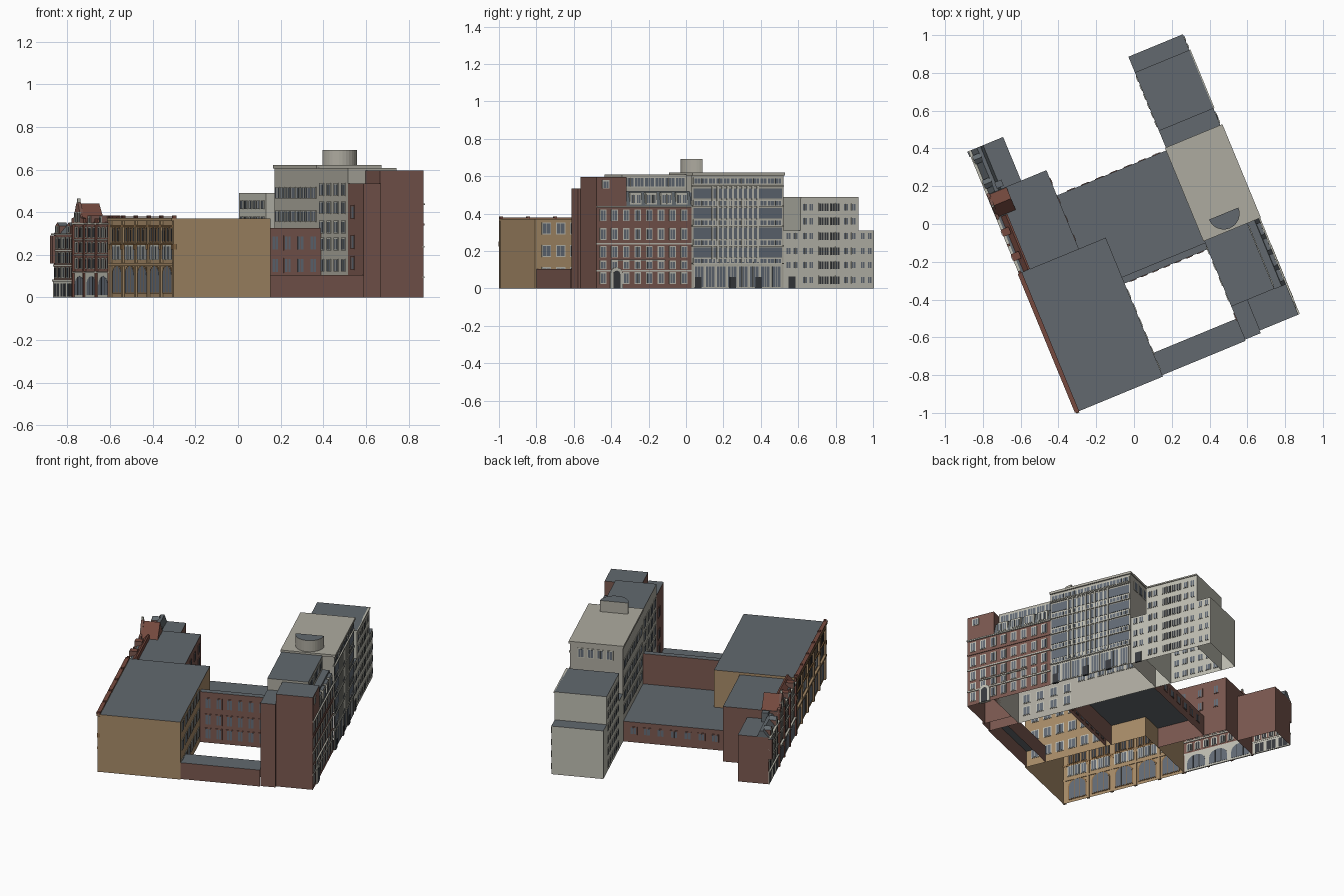
import bpy, bmesh, math
from mathutils import Matrix, Vector

if "Cube" in bpy.data.objects:
    bpy.data.objects.remove(bpy.data.objects["Cube"])

ROT = Matrix.Rotation(math.radians(22.4), 4, 'Z')   # the whole block is turned on the grid
RGB = {'slate': (98, 105, 110), 'brick': (122, 88, 79), 'tan': (167, 139, 104), 'concrete': (174, 171, 160),
       'pale': (190, 189, 177), 'glass': (99, 107, 117), 'red_tile': (118, 74, 63), 'dark': (55, 58, 62),
       'sandstone': (140, 108, 72)}
MATS = {}
for n, c in RGB.items():
    m = bpy.data.materials.new(n)
    m.diffuse_color = [(k / 255 / 12.92 if k < 11 else ((k / 255 + .055) / 1.055) ** 2.4) for k in c] + [1]
    m.use_nodes = True
    m.node_tree.nodes["Principled BSDF"].inputs["Base Color"].default_value = m.diffuse_color
    MATS[n] = m
DIRS = {'e': (1, 0, 0), 'w': (-1, 0, 0), 'n': (0, 1, 0), 's': (0, -1, 0), 'b': (0, 0, -1)}


class Part:
    """One object: prisms in street-aligned coordinates (u along the short side, v along the street)."""
    def __init__(self, name):
        self.name, self.bm, self.slots = name, bmesh.new(), []

    def slot(self, n):
        if n not in self.slots:
            self.slots.append(n)
        return self.slots.index(n)

    def prism(self, axis, d0, d1, pts, mat, top=None, skip=''):
        put = {'u': lambda d, a, b: (d, a, b), 'v': lambda d, a, b: (a, d, b), 'z': lambda d, a, b: (a, b, d)}[axis]
        r0, r1 = [[self.bm.verts.new(put(d, a, b)) for a, b in pts] for d in (d0, d1)]
        k = len(pts)
        fs = [self.bm.faces.new(r0), self.bm.faces.new(r1)]
        fs += [self.bm.faces.new((r0[i], r0[(i + 1) % k], r1[(i + 1) % k], r1[i])) for i in range(k)]
        bmesh.ops.recalc_face_normals(self.bm, faces=fs)
        gone = []
        for f in fs:
            f.normal_update()
            name = mat(f.calc_center_median(), f.normal) if callable(mat) else mat
            f.material_index = self.slot(top if top and f.normal.z > .3 else name)
            if any(f.normal.dot(Vector(DIRS[s])) > .99 for s in skip):
                gone.append(f)
        bmesh.ops.delete(self.bm, geom=gone, context='FACES')

    def box(self, u0, u1, v0, v1, z0, z1, mat, top=None, skip=''):
        self.prism('z', z0, z1, [(u0, v0), (u1, v0), (u1, v1), (u0, v1)], mat, top, skip)

    def plate(self, axis, pos, a0, a1, z0, z1, d, mat, arch=0):
        pts = [(a0, z0), (a1, z0)]
        c, r = (a0 + a1) / 2, (a1 - a0) / 2
        if arch:
            pts += [(c + r * math.cos(t * math.pi / 8), z1 - arch + arch * math.sin(t * math.pi / 8)) for t in range(9)]
        else:
            pts += [(a1, z1), (a0, z1)]
        self.prism(axis, pos - d, pos + d, pts, mat)

    def windows(self, axis, pos, cols, rows, w, h, frame='pale', glass='glass', arch=0, edge=.006, bars=1):
        for c in cols:
            for z in rows:
                a0, a1, z0, z1 = c - w / 2, c + w / 2, z - h / 2, z + h / 2
                self.plate(axis, pos, a0 - edge, a1 + edge, z0 - edge * .7, z1 + edge, .003, frame, arch)
                self.plate(axis, pos, a0, a1, z0, z1, .0042, glass, arch)
                for i in range(bars):
                    x = a0 + w * (i + 1) / (bars + 1)
                    self.plate(axis, pos, x - .0015, x + .0015, z0, z1, .005, frame)

    def done(self):
        self.bm.transform(ROT)
        me = bpy.data.meshes.new(self.name)
        self.bm.to_mesh(me)
        self.bm.free()
        for s in self.slots:
            me.materials.append(MATS[s])
        bpy.context.collection.objects.link(bpy.data.objects.new(self.name, me))


def spread(a, b, n):
    return [a + (b - a) * (i + .5) / n for i in range(n)]


def block(name, *dims, mat, top='slate', skip=''):
    p = Part(name)
    p.box(*dims[:4], 0, dims[4], mat, top, skip + 'b')
    p.done()


# main volumes, open underneath
W, E = -.65, .622
block('tan_hall', W, -.166, -.805, -.01, .37, mat='tan')
block('brick_shop', W, -.32, -.01, .44, .355, mat='brick', skip='s')
block('corner_shop', W, -.465, .44, .69, .30, mat='brick', skip='s')
block('middle_hall_back', -.32, .31, -.01, .295, .13, mat='brick', skip='swe')
block('middle_hall_front', -.166, .31, -.235, -.01, .13, mat='brick', skip='nswe')
block('courtyard_wing', -.166, .31, -.272, -.235, .325, mat='brick', skip='we')
block('low_link', -.166, .31, -.797, -.67, .105, mat='brick', skip='we')
block('stair_tower', .31, .40, -.79, -.60, .535, mat='brick', skip='n')
block('corner_tower', .40, E, -.775, -.60, .595, mat='brick')
block('north_connector', .31, E, .305, .405, .31, mat='pale', skip='ns')
block('north_tall_block', .31, E, .405, .74, .49, mat='pale')
block('north_end_block', .31, E, .74, .83, .31, mat='pale', skip='s')
block('modern_office', .31, E + .004, -.225, .305, .605, mat='concrete', skip='s')

# brick row: mansard to the street, grey penthouse and grey courtyard side
row = Part('brick_row')
row.prism('v', -.60, -.225, [(.31, 0), (E, 0), (E, .44), (.597, .52), (.556, .52), (.556, .608), (.31, .608)],
          lambda c, n: 'slate' if n.z > .2 else 'brick' if c.x > .6 else 'concrete', skip='nb')
for v in spread(-.59, -.235, 4):
    row.box(.575, E - .003, v - .033, v + .033, .445, .512, 'pale', 'slate')
    row.windows('u', E - .003, [v - .015, v + .015], [.478], .02, .045, edge=.004)
row.windows('u', .556, spread(-.59, -.235, 6), [.567], .05, .045, bars=2)
row.done()

# office roof with half-round plant room
roof = Part('office_roof')
roof.box(.305, E + .012, -.225, .31, .605, .62, 'concrete')
roof.done()
drum = Part('half_round_plant_room')
drum.prism('z', .62, .692, [(.46 + .084 * math.cos(t * math.pi / 16), -.13 - .084 * math.sin(t * math.pi / 16))
                            for t in range(17)], 'concrete', 'slate')
drum.done()

# brick street front, east
f = Part('brick_east_front')
f.windows('u', E, spread(-.77, -.235, 8), [.055, .195, .29, .39], .026, .052)
f.windows('u', E, spread(-.77, -.235, 8), [.125], .026, .035)
for z, d in ((.437, .008), (.238, .005), (.095, .005), (.342, .004)):
    f.plate('u', E, -.775, -.225, z - .004, z + .004, d, 'pale' if z != .342 else 'brick')
f.plate('u', E, -.69, -.38, .148, .156, .009, 'pale')
f.plate('u', E, -.695, -.625, 0, .112, .008, 'pale', .03)
f.plate('u', E, -.68, -.64, 0, .095, .0095, 'dark', .02)
f.windows('u', E, [-.72], [.555], .03, .035)
f.done()

# modern street front: spandrel bands, window rows and fins
f = Part('office_east_front')
O = E + .004
for z0, z1 in ((.165, .22), (.265, .325), (.375, .43), (.48, .535)):
    f.plate('u', O, -.215, .295, z0, z1, .003, 'glass')
for z in (.145, .243, .35, .455, .575):
    f.windows('u', O, spread(-.215, .295, 12), [z], .034, .026, bars=1)
for v in spread(-.12, .17, 10):
    f.plate('u', O, v - .005, v + .005, .14, .545, .007, 'pale')
for z in (.133, .228, .335, .44, .548):
    f.plate('u', O, -.225, .305, z - .003, z + .003, .008, 'pale')
f.windows('u', O, spread(-.215, .295, 8), [.062], .048, .108, bars=2)
for v in (-.19, .01, .16):
    f.plate('u', O, v - .018, v + .018, 0, .06, .0075, 'dark')
f.done()

# north block windows
f = Part('north_block_windows')
rows = [.045, .125, .2, .28, .36, .435]
f.windows('u', E, [.43, .467, .667, .712], rows, .021, .034, edge=.003)
f.windows('u', E, [.525, .555, .59, .62], rows, .022, .04, glass='dark', edge=.003)
f.windows('u', E, [.765, .805], rows[:4], .02, .034, edge=.003)
f.windows('u', E, [.335, .375], rows[1:4], .021, .034, edge=.003)
f.plate('u', E, .335, .375, 0, .065, .005, 'dark')
f.windows('u', .31, spread(.42, .73, 6), rows, .028, .034, edge=.003)
f.plate('u', E, .405, .74, .482, .49, .006, 'pale')
f.done()

# courtyard windows
f = Part('courtyard_windows')
f.windows('u', .31, spread(-.215, .295, 8), [.2, .29, .38, .49], .045, .045, bars=2)
f.windows('u', .31, spread(-.59, -.235, 4), [.07, .15, .25, .33, .42, .505], .04, .05, bars=1)
f.windows('u', .31, [-.66], [.16, .26, .40], .035, .055, 'brick')
f.windows('v', .305, spread(.36, .59, 4), [.55], .03, .05)
f.windows('v', -.272, spread(-.15, .30, 7), [.06, .15, .255], .028, .06, 'brick')
f.windows('v', .295, spread(-.28, .29, 7), [.075], .035, .04, 'brick')
f.windows('u', -.166, spread(-.78, -.29, 6), [.08, .2, .32], .042, .055, 'pale', bars=1)
f.windows('u', -.32, spread(0, .43, 4), [.2, .29], .025, .045, 'brick')
f.done()

# tan hall street front, west
f = Part('tan_west_front')
for v in spread(-.79, -.02, 5):
    f.windows('u', W, [v], [.085], .108, .125, 'sandstone', arch=.045, bars=2)
    f.windows('u', W, [v - .044, v, v + .044], [.21], .028, .06, 'pale')
    f.windows('u', W, [v - .044, v, v + .044], [.295], .028, .066, 'sandstone', 'dark', arch=.014)
for v in [-.80 + .1565 * i for i in range(6)]:
    f.box(W - .011, W + .003, v - .009, v + .009, 0, .36, 'tan')
    f.box(W - .014, W + .003, v - .012, v + .012, .225, .25, 'sandstone')
    f.box(W - .012, W + .004, v - .008, v + .008, .37, .385, 'red_tile')
for z, h, d, m in ((.155, .014, .014, 'tan'), (.25, .009, .008, 'sandstone'), (.335, .01, .012, 'sandstone'),
                   (.366, .014, .018, 'tan'), (.377, .005, .02, 'red_tile')):
    f.box(W - d, W + .004, -.805, -.01, z - h / 2, z + h / 2, m)
f.done()

# brick shop street front with tiled slope, gable and arches
f = Part('brick_west_front')
f.plate('u', W, -.005, .44, 0, .115, .004, 'pale')
for v in spread(0, .435, 3):
    f.plate('u', W, v - .058, v + .058, .012, .1, .0055, 'glass', .045)
    for k in (-.02, .02):
        f.plate('u', W, v + k - .002, v + k + .002, .012, .095, .0065, 'dark')
for v in spread(0, .435, 8):
    f.windows('u', W, [v], [.16, .235, .305], .026, .045, 'pale', 'dark', arch=.01)
for z, d in ((.118, .012), (.2, .006), (.27, .006), (.345, .014)):
    f.box(W - d, W + .004, -.01, .44, z - .004, z + .004, 'pale')
for v in (-.005, .15, .303, .435):
    f.box(W - .012, W, v - .007, v + .007, 0, .37, 'red_tile')
f.prism('v', -.01, .305, [(W, .34), (W + .05, .34), (W + .05, .385), (W + .04, .385)], 'red_tile')
f.prism('u', W - .004, -.55, [(.305, .35), (.44, .35), (.3725, .44)], 'brick', 'red_tile')
f.prism('u', W - .012, W + .004, [(.30, .345), (.445, .345), (.445, .37), (.415, .375), (.39, .43), (.3725, .452),
                                 (.355, .43), (.33, .375), (.30, .37)], 'brick')
f.box(W - .012, W + .002, .3675, .3775, .44, .463, 'pale')
f.windows('u', W - .01, [.353, .392], [.375], .018, .04, 'pale', 'dark')
for v in (.08, .22):
    f.box(W - .014, W + .03, v - .02, v + .02, .345, .385, 'brick', 'red_tile')
    f.windows('u', W - .014, [v], [.365], .018, .022, 'pale', 'dark')
f.done()

# corner shop street front with slate mansard and dormers
f = Part('corner_west_front')
f.plate('u', W, .445, .69, 0, .075, .004, 'pale')
f.windows('u', W, spread(.45, .685, 3), [.035], .058, .06, 'pale', 'dark')
f.windows('u', W, spread(.45, .685, 5), [.115, .185, .255], .025, .045, 'pale', 'dark')
for z, d in ((.08, .01), (.15, .005), (.22, .005), (.297, .014)):
    f.box(W - d, W + .004, .44, .69, z - .004, z + .004, 'pale')
f.prism('v', .44, .69, [(W, .30), (W + .035, .34), (W + .055, .34), (W + .07, .30)], 'slate')
for v in (.495, .635):
    f.prism('u', W - .005, W + .04, [(v - .025, .30), (v + .025, .30), (v + .025, .335), (v, .352), (v - .025, .335)],
            'brick', 'slate')
    f.windows('u', W - .005, [v], [.318], .024, .024, 'pale', 'dark')
f.box(W - .02, W, .66, .69, .16, .29, 'brick', 'slate')
f.box(-.6, -.56, .45, .485, .30, .36, 'slate')
f.done()
